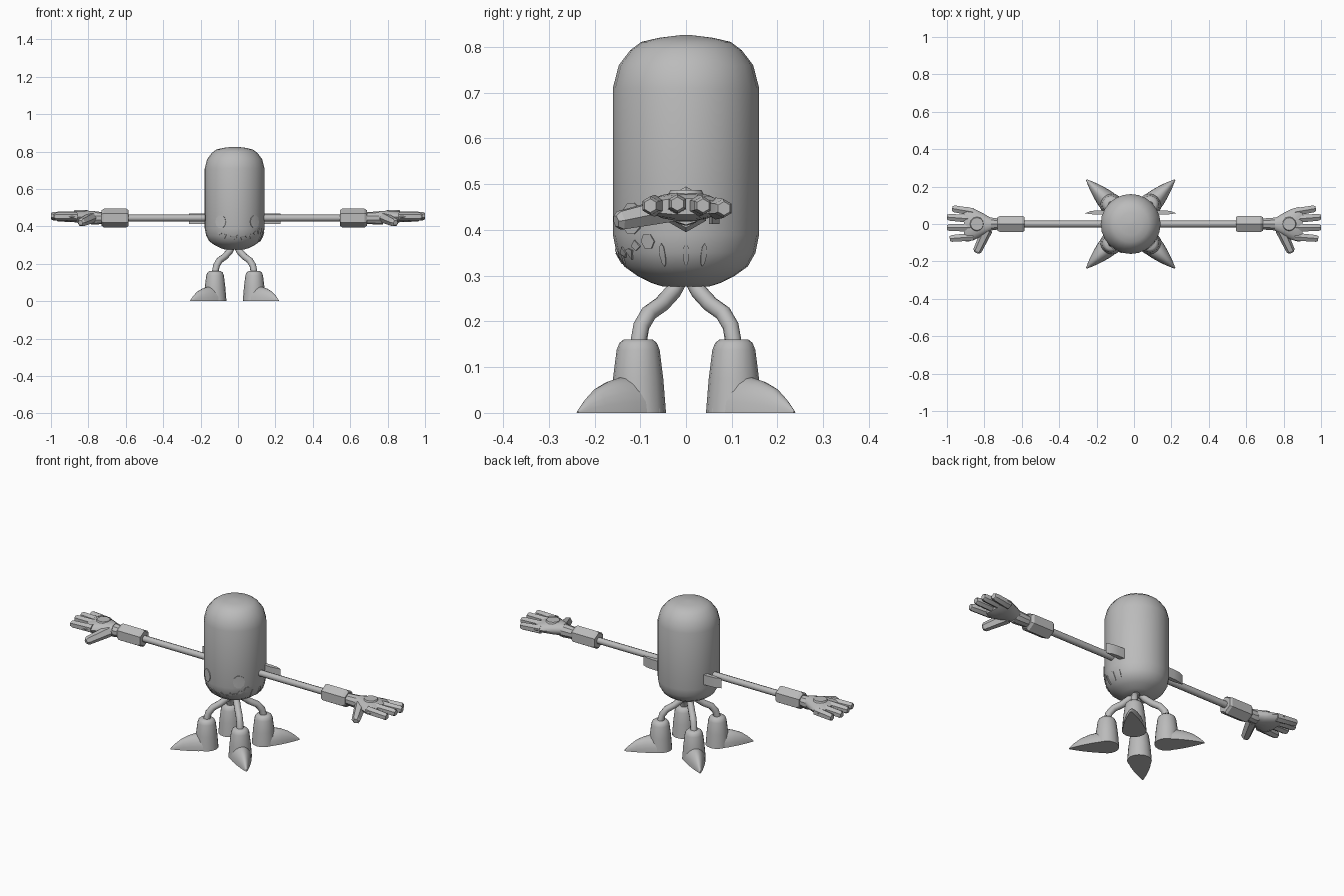
import bpy, bmesh, math
from mathutils import Vector, Matrix

if "Cube" in bpy.data.objects:
    bpy.data.objects.remove(bpy.data.objects["Cube"])

CX = -0.018      # body axis
ARM_Z = 0.445    # arm height

grey = bpy.data.materials.new("plain grey")
grey.diffuse_color = (0.5, 0.5, 0.5, 1)
grey.use_nodes = True
grey.node_tree.nodes["Principled BSDF"].inputs["Base Color"].default_value = grey.diffuse_color


def finish(name, bm, matrix=None, angle=35):
    """Turn a bmesh into a shaded object."""
    bmesh.ops.remove_doubles(bm, verts=bm.verts, dist=1e-5)
    if matrix:
        bm.transform(matrix)
    bmesh.ops.recalc_face_normals(bm, faces=bm.faces)
    me = bpy.data.meshes.new(name)
    bm.to_mesh(me)
    bm.free()
    me.materials.append(grey)
    ob = bpy.data.objects.new(name, me)
    bpy.context.collection.objects.link(ob)
    bpy.ops.object.select_all(action='DESELECT')
    ob.select_set(True)
    bpy.context.view_layer.objects.active = ob
    bpy.ops.object.shade_smooth_by_angle(angle=math.radians(angle))
    return ob


def loft(name, rings, matrix=None, angle=35):
    """Skin a list of equal-length rings and cap both ends."""
    bm = bmesh.new()
    rows = [[bm.verts.new(p) for p in ring] for ring in rings]
    n = len(rows[0])
    for a, b in zip(rows, rows[1:]):
        for i in range(n):
            j = (i + 1) % n
            bm.faces.new((a[i], a[j], b[j], b[i]))
    bm.faces.new(rows[0])
    bm.faces.new(rows[-1])
    return finish(name, bm, matrix, angle)


def circle(center, u, v, n, start=0.0):
    """Ring of points around a center with half axes u and v."""
    c, u, v = Vector(center), Vector(u), Vector(v)
    return [c + u * math.cos(start + math.tau * i / n) + v * math.sin(start + math.tau * i / n)
            for i in range(n)]


def tube(name, points, radii, n, angle=35, matrix=None):
    """Round tube along a path, one radius per point."""
    pts = [Vector(p) for p in points]
    rings = []
    for i, p in enumerate(pts):
        d = (pts[min(i + 1, len(pts) - 1)] - pts[max(i - 1, 0)]).normalized()
        ref = Vector((0, 1, 0)) if abs(d.y) < 0.8 else Vector((0, 0, 1))
        u = d.cross(ref).normalized()
        rings.append(circle(p, u * radii[i], d.cross(u) * radii[i], n))
    return loft(name, rings, matrix, angle)


# Capsule body
PROFILE = [(0.276, 0.05), (0.284, 0.075), (0.30, 0.107), (0.32, 0.135), (0.35, 0.152),
           (0.39, 0.16), (0.71, 0.16), (0.76, 0.147), (0.793, 0.122), (0.811, 0.098),
           (0.82, 0.06), (0.826, 0.012)]
loft("body", [circle((CX, 0, z), (r, 0, 0), (0, r, 0), 24) for z, r in PROFILE], angle=45)


def body_radius(z):
    for (z0, r0), (z1, r1) in zip(PROFILE, PROFILE[1:]):
        if z0 <= z <= z1:
            return r0 + (r1 - r0) * (z - z0) / (z1 - z0)
    return 0.16


def on_body(deg, z, lift):
    """Point on the body; 0 degrees faces the front, 90 faces +x."""
    r, a = body_radius(z) + lift, math.radians(deg)
    return Vector((CX + r * math.sin(a), -r * math.cos(a), z))


def plate(name, deg, z, outline):
    """Thin plate hugging the body; outline holds (width, height) offsets."""
    bm = bmesh.new()
    layers = []
    for lift in (-0.006, 0.003):
        ring = [bm.verts.new(on_body(deg + math.degrees(w / 0.16), z + h, lift)) for w, h in outline]
        mid = bm.verts.new(on_body(deg, z, lift))
        layers.append(ring)
        for i in range(len(ring)):
            bm.faces.new((mid, ring[i - 1], ring[i]))
    for i in range(len(outline)):
        bm.faces.new((layers[0][i - 1], layers[0][i], layers[1][i], layers[1][i - 1]))
    finish(name, bm)


def oval(w, h, n):
    return [(w * math.cos(math.tau * i / n), h * math.sin(math.tau * i / n)) for i in range(n)]


# Face: eyes, cheek spot, zigzag mouth
plate("left_eye", -28, 0.425, oval(0.031, 0.036, 10))
plate("right_eye", 42, 0.425, oval(0.031, 0.036, 10))
plate("cheek_spot", 58, 0.375, oval(0.017, 0.018, 6))
for i in range(9):
    t = (i - 4) / 4
    plate("mouth_tooth", 7 + 38 * t, 0.338 + 0.02 * t * t,
          [(-0.014, 0.006), (0, -0.014 if i % 2 else 0.02), (0.014, 0.006), (0, -0.003 if i % 2 == 0 else 0.01)])

# Three gill slits on one side
for deg in (70, 90, 105):
    plate("gill", deg, 0.345, oval(0.007, 0.025, 8))

# Arms, cuffs, hands
for side, s, cuff, base in (("left", -1, 0.585, 0.765), ("right", 1, 0.545, 0.755)):
    def along(x, y=0.0, z=0.0):
        return (s * x, y, ARM_Z + z)

    tube(side + "_arm", [along(0.12), along(cuff + 0.03)], [0.018, 0.018], 8, 50)

    # Hexagonal cuff and wrist
    def hex_ring(x, r):
        return circle(along(x), (0, r, 0), (0, 0, r), 6, math.pi / 2)
    loft(side + "_cuff", [hex_ring(cuff + dx, r) for dx, r in
                          ((0, 0.042), (0.012, 0.05), (0.132, 0.05), (0.146, 0.04))], angle=25)
    tube(side + "_wrist", [along(cuff + 0.13), along(base), along(base + 0.02)],
         [0.03, 0.036, 0.034], 10)

    # Palm widening toward the knuckles
    palm = [(0, 0.034, 0.032), (0.04, 0.058, 0.034), (0.09, 0.083, 0.032),
            (0.125, 0.093, 0.027), (0.145, 0.088, 0.018)]
    loft(side + "_palm", [circle(along(base + dx, -0.002, 0.006), (0, w, 0), (0, 0, h), 14)
                          for dx, w, h in palm], angle=45)
    tube(side + "_hand_disc", [along(base + 0.075, 0, 0.03), along(base + 0.075, 0, 0.042)],
         [0.04, 0.034], 12)

    # Hexagonal fingers: base y, tip x, tip y, height
    for y0, x1, y1, z in ((-0.068, 0.985, -0.078, 0.008), (-0.02, 1.0, -0.019, 0.012),
                          (0.026, 1.0, 0.037, 0.008), (0.064, 0.972, 0.083, 0.002)):
        a, b = Vector(along(0.86, y0, z)), Vector(along(x1, y1, z))
        tube(side + "_finger", [a, a.lerp(b, 0.9), b], [0.024, 0.021, 0.015], 6, 25)
    a, b = Vector(along(0.785, -0.03, 0.0)), Vector(along(0.842, -0.153, -0.026))
    tube(side + "_thumb", [a, a.lerp(b, 0.55), a.lerp(b, 0.92), b], [0.03, 0.026, 0.023, 0.014], 6, 25)

    # Curved fin behind the shoulder
    fin = [(0.13, 0.05), (0.19, 0.05), (0.245, 0.057), (0.215, 0.069), (0.18, 0.073), (0.13, 0.073)]
    loft(side + "_fin", [[(CX + s * x, y, z) for x, y in fin] for z in (0.413, 0.468)])

# Four diagonal legs with pointed boots
for k in range(4):
    m = Matrix.Translation((CX, 0, 0)) @ Matrix.Rotation(math.radians(45 + 90 * k), 4, 'Z')
    tube("leg", [(0.025, 0, 0.285), (0.04, 0, 0.265), (0.075, 0, 0.238), (0.115, 0, 0.218),
                 (0.138, 0, 0.19), (0.148, 0, 0.15)], [0.018] * 6, 10, 50, m)
    loft("boot_shaft", [circle((0.148, 0, z), (r, 0, 0), (0, r, 0), 16) for z, r in
                        ((0, 0.061), (0.075, 0.055), (0.138, 0.047), (0.153, 0.041), (0.161, 0.031))], m, 45)
    toe = [(0.14, 0.06, 0.078), (0.2, 0.05, 0.078), (0.235, 0.041, 0.07), (0.275, 0.028, 0.054),
           (0.308, 0.015, 0.03), (0.335, 0.003, 0.004)]
    loft("boot_toe", [[(d, w * math.cos(math.pi * i / 10), h * math.sin(math.pi * i / 10))
                       for i in range(11)] for d, w, h in toe], m, 45)
